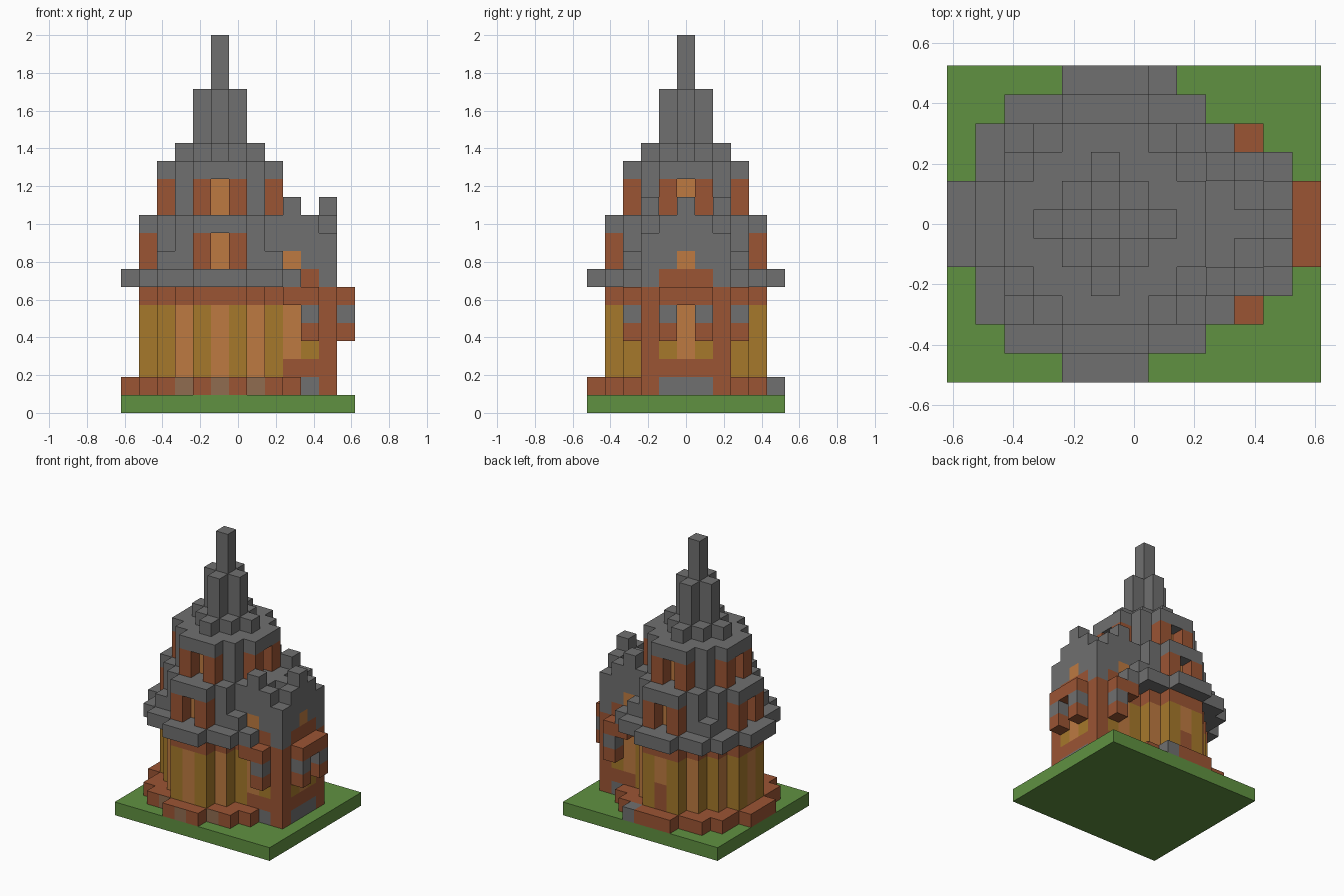
import bpy
import bmesh
from mathutils import Vector

cube = bpy.data.objects.get("Cube")
if cube:
    bpy.data.objects.remove(cube)

UNIT = 2 / 21                    # size of one block
ORIGIN = Vector((6.5, 5.5, 0))   # plan centre in blocks
CX = CY = 5                      # tower axis block

COLOURS = {
    "grass green": (0.117, 0.283, 0.053),
    "slate grey": (0.16, 0.16, 0.16),
    "brick brown": (0.33, 0.09, 0.034),
    "ochre plaster": (0.38, 0.19, 0.024),
    "amber glass": (0.51, 0.195, 0.053),
    "tan stone": (0.28, 0.15, 0.08),
}
NAMES = list(COLOURS)
GREEN, GREY, BROWN, OCHRE, AMBER, TAN = range(len(NAMES))


def make_material(name):
    colour = (*COLOURS[name], 1)
    mat = bpy.data.materials.new(name)
    mat.use_nodes = True
    mat.diffuse_color = colour
    mat.node_tree.nodes["Principled BSDF"].inputs["Base Color"].default_value = colour
    return mat


materials = [make_material(n) for n in NAMES]
blocks = {}   # cell -> (part, colour)
paint = {}    # (cell, direction) -> colour

RIGHT, LEFT, BACK, FRONT = (1, 0, 0), (-1, 0, 0), (0, 1, 0), (0, -1, 0)
SIDES = (RIGHT, LEFT, BACK, FRONT, (0, 0, 1), (0, 0, -1))


def box(part, colour, xs, ys, zs):
    """Fill an inclusive range of blocks."""
    for x in range(xs[0], xs[1] + 1):
        for y in range(ys[0], ys[1] + 1):
            for z in range(zs[0], zs[1] + 1):
                blocks[x, y, z] = (part, colour)


def disc(part, colour, limit, zs, skip=()):
    """Fill a round storey about the tower axis; limit is radius squared."""
    for dx in range(-5, 6):
        for dy in range(-5, 6):
            if dx * dx + dy * dy <= limit and (dx, dy) not in skip:
                shade = colour(dx, dy) if callable(colour) else colour
                box(part, shade, (CX + dx,) * 2, (CY + dy,) * 2, zs)


def tint(colour, side, xs, ys, zs):
    """Colour one side of a range of blocks."""
    for x in xs:
        for y in ys:
            for z in zs:
                paint[(x, y, z), side] = colour


def drum_colour(dx, dy):
    return GREY if min(abs(dx), abs(dy)) >= 2 else BROWN


def drum(part, limit, radius, zs):
    """Storey with slate corner piers, brick posts and recessed windows."""
    gaps = [(radius, 0), (-radius, 0), (0, radius), (0, -radius)]
    disc(part, drum_colour, limit, zs, gaps)
    for side in SIDES[:4]:
        cell = (CX + side[0] * (radius - 1), CY + side[1] * (radius - 1))
        tint(AMBER, side, [cell[0]], [cell[1]], range(zs[0], zs[1] + 1))


# Ground and footing
box("ground_slab", GREEN, (0, 12), (0, 10), (0, 0))
disc("footing", BROWN, 26, (1, 1))
box("back_step", GREY, (7, 7), (10, 10), (1, 1))
for x, y in ((3, 1), (5, 0), (7, 1)):
    tint(TAN, FRONT, [x], [y], [1])

# Ground storey with painted windows
disc("main_wall", OCHRE, 17, (2, 5))
disc("wall_band", BROWN, 17, (6, 6))
for side in (FRONT, BACK):
    for dx in (-2, 0, 2):
        reach = 4 if dx == 0 else 3
        tint(AMBER, side, [CX + dx], [CY + side[1] * reach], range(2, 6))
for dy in (-2, 0, 2):
    tint(AMBER, LEFT, [CX - (4 if dy == 0 else 3)], [CY + dy], range(2, 6))
tint(BROWN, BACK, [CX], [CY + 4], [2, 3])

# Eaves, upper storeys and roof rings
disc("lower_eave", GREY, 26, (7, 7))
drum("middle_storey", 17, 4, (8, 9))
for x in (CX - 3, CX + 3):
    for y in (CY - 3, CY + 3):
        box("corner_buttress", GREY, (x, x), (y, y), (8, 8))
disc("middle_eave", GREY, 17, (10, 10))
drum("top_storey", 10, 3, (11, 12))
disc("top_eave", GREY, 10, (13, 13))

# Spire
disc("spire_foot", GREY, 4, (14, 14))
disc("spire_shaft", GREY, 1, (15, 17))
disc("spire_tip", GREY, 0, (18, 20))

# Gabled wing
box("wing_wall", BROWN, (9, 11), (3, 7), (1, 6))
box("wing_roof", GREY, (9, 11), (3, 7), (7, 9))
box("wing_ridge", GREY, (9, 11), (5, 5), (10, 10))
box("cross_ridge", GREY, (9, 9), (3, 7), (10, 10))
box("end_gable", GREY, (11, 11), (4, 6), (10, 10))
box("end_finial", GREY, (11, 11), (5, 5), (11, 11))
for y, side in ((3, FRONT), (7, BACK)):
    box("side_gable", GREY, (8, 10), (y, y), (10, 10))
    box("side_finial", GREY, (9, 9), (y, y), (11, 11))
    # Wall windows and panels
    tint(AMBER, side, [9], [y], [3, 4, 5, 8])
    tint(OCHRE, side, [10], [y], [3])
    tint(BROWN, side, [10], [y], [7])
    tint(GREY, side, [10], [y], [1])
    # Hanging side bay
    out = y + side[1]
    box("side_bay", BROWN, (9, 10), (out, out), (6, 6))
    box("side_bay", BROWN, (10, 10), (out, out), (4, 4))
    box("side_bay", GREY, (10, 10), (out, out), (5, 5))

# End wall panels and hanging bay
tint(GREY, RIGHT, [11], [4, 5, 6], [1])
tint(OCHRE, RIGHT, [11], [4, 6], [3])
tint(AMBER, RIGHT, [11], [5], [3, 4, 5, 8])
tint(BROWN, RIGHT, [11], [4, 5, 6], [7])
box("end_bay", BROWN, (12, 12), (4, 6), (6, 6))
for y in (4, 6):
    box("end_bay", BROWN, (12, 12), (y, y), (4, 4))
    box("end_bay", GREY, (12, 12), (y, y), (5, 5))


def build(part):
    """Turn a part's exposed block sides into one mesh."""
    bm = bmesh.new()
    for cell, (owner, colour) in blocks.items():
        if owner != part:
            continue
        centre = Vector(cell) + Vector((0.5, 0.5, 0.5)) - ORIGIN
        for side in SIDES:
            if tuple(a + b for a, b in zip(cell, side)) in blocks:
                continue
            n = Vector(side)
            u = Vector((side[1], side[2], side[0]))
            v = n.cross(u)
            corners = [(u + v), (v - u), (-u - v), (u - v)]
            face = bm.faces.new([bm.verts.new((centre + (n + c) / 2) * UNIT) for c in corners])
            face.material_index = paint.get((cell, side), colour)
    bmesh.ops.remove_doubles(bm, verts=bm.verts[:], dist=UNIT / 100)
    bmesh.ops.dissolve_limit(bm, angle_limit=0.01, verts=bm.verts[:],
                             edges=bm.edges[:], delimit={'MATERIAL'})
    mesh = bpy.data.meshes.new(part)
    bm.to_mesh(mesh)
    bm.free()
    for mat in materials:
        mesh.materials.append(mat)
    bpy.context.collection.objects.link(bpy.data.objects.new(part, mesh))


for part in dict.fromkeys(owner for owner, _ in blocks.values()):
    build(part)
